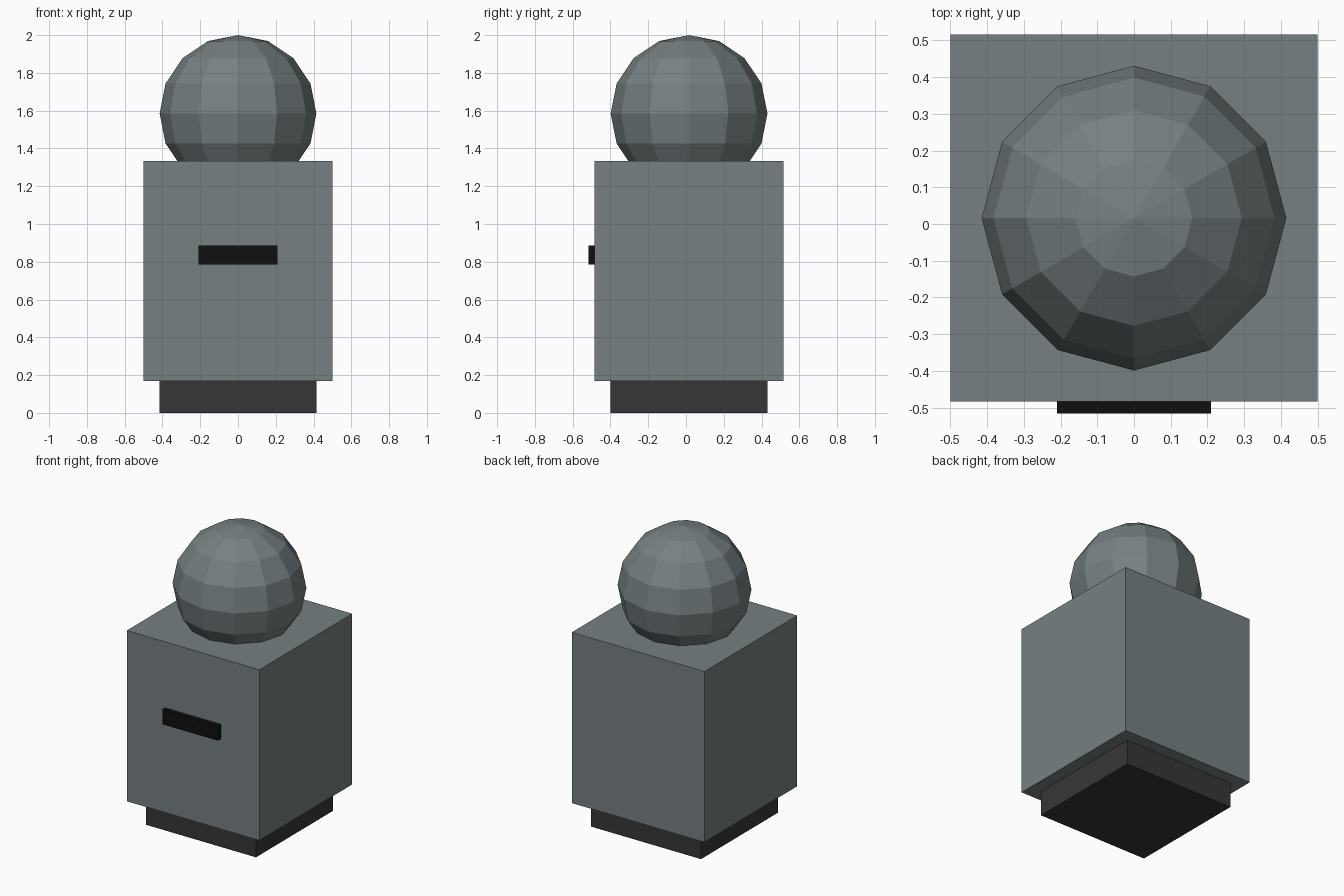
import bpy

cube = bpy.data.objects.get("Cube")
if cube:
    bpy.data.objects.remove(cube, do_unlink=True)

CY = 0.016  # depth centre of the main stack


def material(name, rgb):
    mat = bpy.data.materials.new(name)
    mat.use_nodes = True
    mat.diffuse_color = (*rgb, 1)
    mat.node_tree.nodes["Principled BSDF"].inputs["Base Color"].default_value = (*rgb, 1)
    return mat


def finish(name, mat):
    obj = bpy.context.object
    obj.name = obj.data.name = name
    obj.data.materials.append(mat)
    return obj


def box(name, mat, width, y0, y1, z0, z1):
    bpy.ops.mesh.primitive_cube_add(size=1, location=(0, (y0 + y1) / 2, (z0 + z1) / 2))
    obj = finish(name, mat)
    obj.scale = (width, y1 - y0, z1 - z0)
    bpy.ops.object.transform_apply(location=False, rotation=False, scale=True)


grey = material("blue grey", (0.18, 0.215, 0.223))
dark = material("dark grey", (0.037, 0.037, 0.037))
black = material("black", (0.0045, 0.0045, 0.0045))

# Square plinth under the body
box("base", dark, 0.83, CY - 0.415, CY + 0.415, 0, 0.17)

# Main block
box("body", grey, 1.0, CY - 0.5, CY + 0.5, 0.17, 1.334)

# Raised bar on the front face
box("front_slot", black, 0.42, -0.516, CY - 0.5, 0.785, 0.885)

# Faceted ball sunk into the top of the body
bpy.ops.mesh.primitive_uv_sphere_add(segments=12, ring_count=8, radius=0.415,
                                     location=(0, CY, 1.585))
finish("head", grey)
bpy.ops.object.shade_flat()
